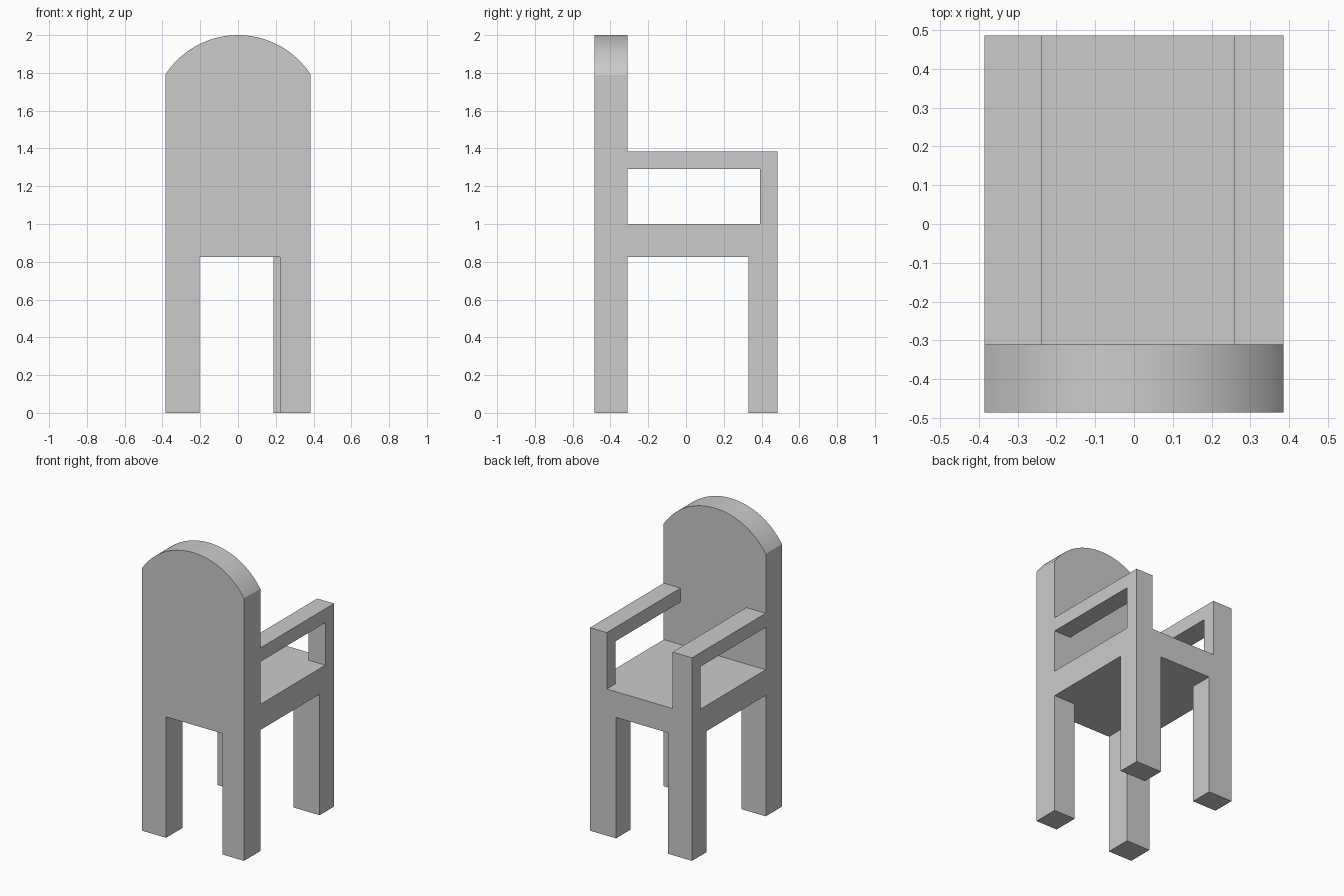
import bpy, bmesh, math

if "Cube" in bpy.data.objects:
    bpy.data.objects.remove(bpy.data.objects["Cube"], do_unlink=True)

grey = bpy.data.materials.new("plain_grey")
grey.use_nodes = True
colour = (0.6, 0.6, 0.6, 1)
grey.diffuse_color = colour
grey.node_tree.nodes["Principled BSDF"].inputs["Base Color"].default_value = colour

# Shared measurements
SIDE = 0.385             # half width
BACK, FRONT = -0.485, 0.485
PANEL = -0.31            # inner face of the backrest
UNDER, SEAT = 0.825, 1.0
ARM_LOW, ARM_TOP = 1.29, 1.385
SHOULDER, TOP = 1.79, 2.0


def finish(name, bm):
    bmesh.ops.recalc_face_normals(bm, faces=bm.faces)
    mesh = bpy.data.meshes.new(name)
    bm.to_mesh(mesh)
    bm.free()
    mesh.materials.append(grey)
    obj = bpy.data.objects.new(name, mesh)
    bpy.context.collection.objects.link(obj)
    return obj


def box(name, xs, ys, zs):
    bm = bmesh.new()
    bmesh.ops.create_cube(bm, size=1)
    for v in bm.verts:
        v.co = [span[0] if c < 0 else span[1] for c, span in zip(v.co, (xs, ys, zs))]
    return finish(name, bm)


# Backrest: panel with an arched top, extruded through its thickness
rise = TOP - SHOULDER
radius = (SIDE ** 2 + rise ** 2) / (2 * rise)
half_angle = math.asin(SIDE / radius)
steps = 48
outline = [(-SIDE, UNDER), (SIDE, UNDER)]
for i in range(steps + 1):
    a = half_angle * (1 - 2 * i / steps)
    outline.append((radius * math.sin(a), TOP - radius + radius * math.cos(a)))
bm = bmesh.new()
face = bm.faces.new([bm.verts.new((x, BACK, z)) for x, z in outline])
grown = bmesh.ops.extrude_face_region(bm, geom=[face])["geom"]
bmesh.ops.translate(bm, vec=(0, PANEL - BACK, 0),
                    verts=[g for g in grown if isinstance(g, bmesh.types.BMVert)])
backrest = finish("backrest", bm)
bpy.context.view_layer.objects.active = backrest
backrest.select_set(True)
bpy.ops.object.shade_smooth_by_angle(angle=math.radians(25))

# Seat slab
box("seat", (-SIDE, SIDE), (PANEL, FRONT), (UNDER, SEAT))

# Legs, slightly different widths on each side
right, left = (-SIDE, -0.203), (0.222, SIDE)
left_wide = (0.188, SIDE)
box("backrest_leg_right", right, (BACK, PANEL), (0, UNDER))
box("backrest_leg_left", left, (BACK, PANEL), (0, UNDER))
box("seat_leg_right", right, (0.33, FRONT), (0, UNDER))
box("seat_leg_left", left_wide, (0.33, FRONT), (0, UNDER))

# Armrests with their posts
for side, xs in (("right", (-SIDE, -0.238)), ("left", (0.258, SIDE))):
    box("arm_post_" + side, xs, (0.392, FRONT), (SEAT, ARM_LOW))
    box("arm_rail_" + side, xs, (PANEL, FRONT), (ARM_LOW, ARM_TOP))
